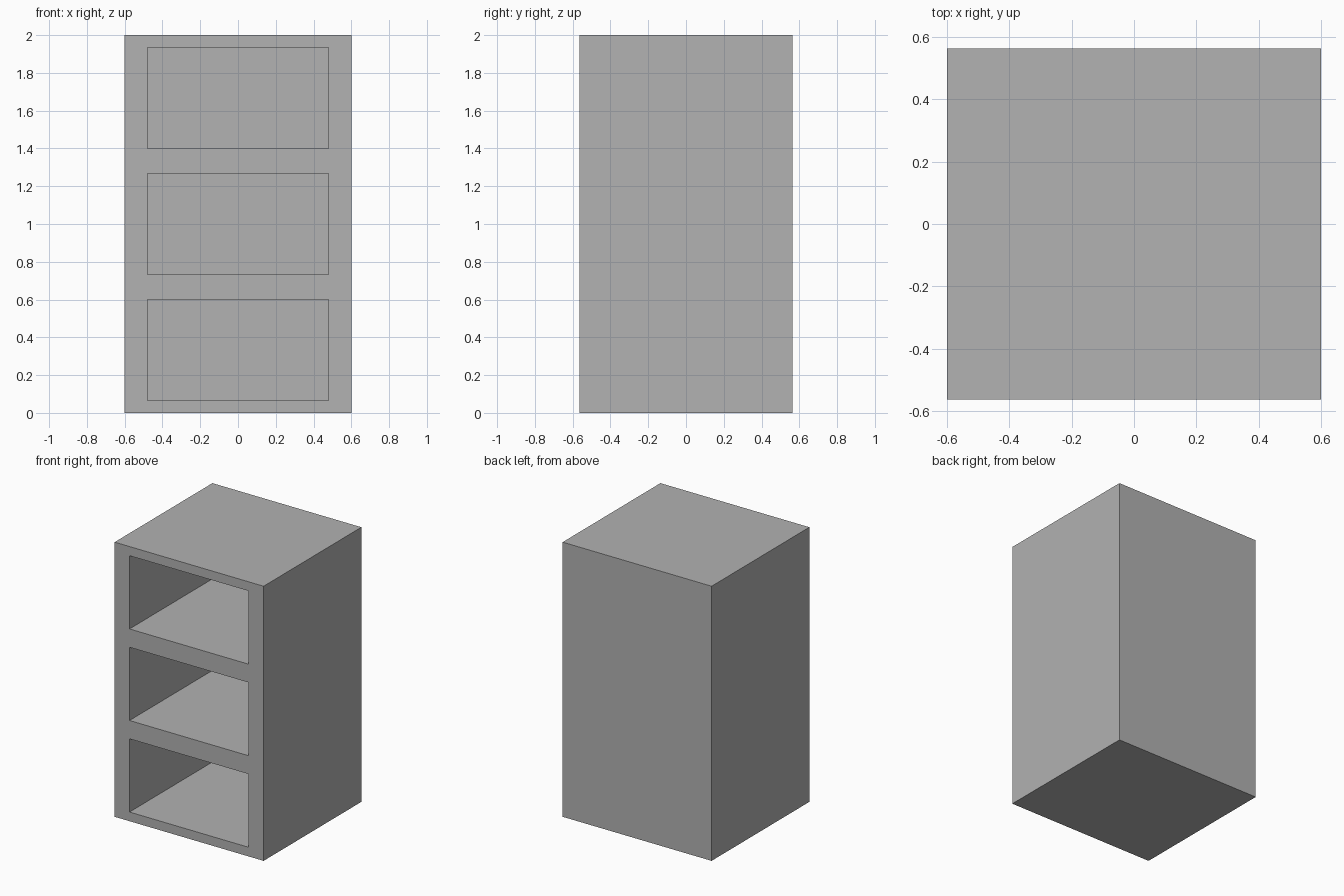
import bpy
import bmesh
from mathutils import Vector

cube = bpy.data.objects.get("Cube")
if cube:
    bpy.data.objects.remove(cube, do_unlink=True)

WIDTH, DEPTH, HEIGHT = 1.2, 1.125, 2.0
BAYS = 3
WALL = 0.1  # wall thickness as a share of each bay's size

# Plain grey finish
grey = bpy.data.materials.new("grey")
grey.use_nodes = True
colour = (0.445, 0.445, 0.445, 1)
grey.diffuse_color = colour
grey.node_tree.nodes["Principled BSDF"].inputs["Base Color"].default_value = colour

# Carcass: a stack of unit bays, cut apart at each shelf
bm = bmesh.new()
bmesh.ops.create_cube(bm, size=1)
bmesh.ops.scale(bm, vec=(1, 1, BAYS), verts=bm.verts)
bmesh.ops.translate(bm, vec=(0, 0, BAYS / 2), verts=bm.verts)
for z in range(1, BAYS):
    bmesh.ops.bisect_plane(bm, geom=bm.verts[:] + bm.edges[:] + bm.faces[:],
                           plane_co=(0, 0, z), plane_no=(0, 0, 1))

# Open compartments: inset each front face and push it in to the back panel
bm.normal_update()
fronts = [f for f in bm.faces if f.normal.y < -0.9]
bmesh.ops.inset_individual(bm, faces=fronts, thickness=WALL, use_even_offset=True)
pushed = bmesh.ops.extrude_discrete_faces(bm, faces=fronts)["faces"]
for face in pushed:
    bmesh.ops.translate(bm, vec=Vector((0, 1 - WALL, 0)), verts=face.verts)

# Stretch to the finished proportions
bmesh.ops.scale(bm, vec=(WIDTH, DEPTH, HEIGHT / BAYS), verts=bm.verts)
bmesh.ops.recalc_face_normals(bm, faces=bm.faces)

mesh = bpy.data.meshes.new("shelf_cabinet")
bm.to_mesh(mesh)
bm.free()
mesh.materials.append(grey)
cabinet = bpy.data.objects.new("shelf_cabinet", mesh)
bpy.context.collection.objects.link(cabinet)
